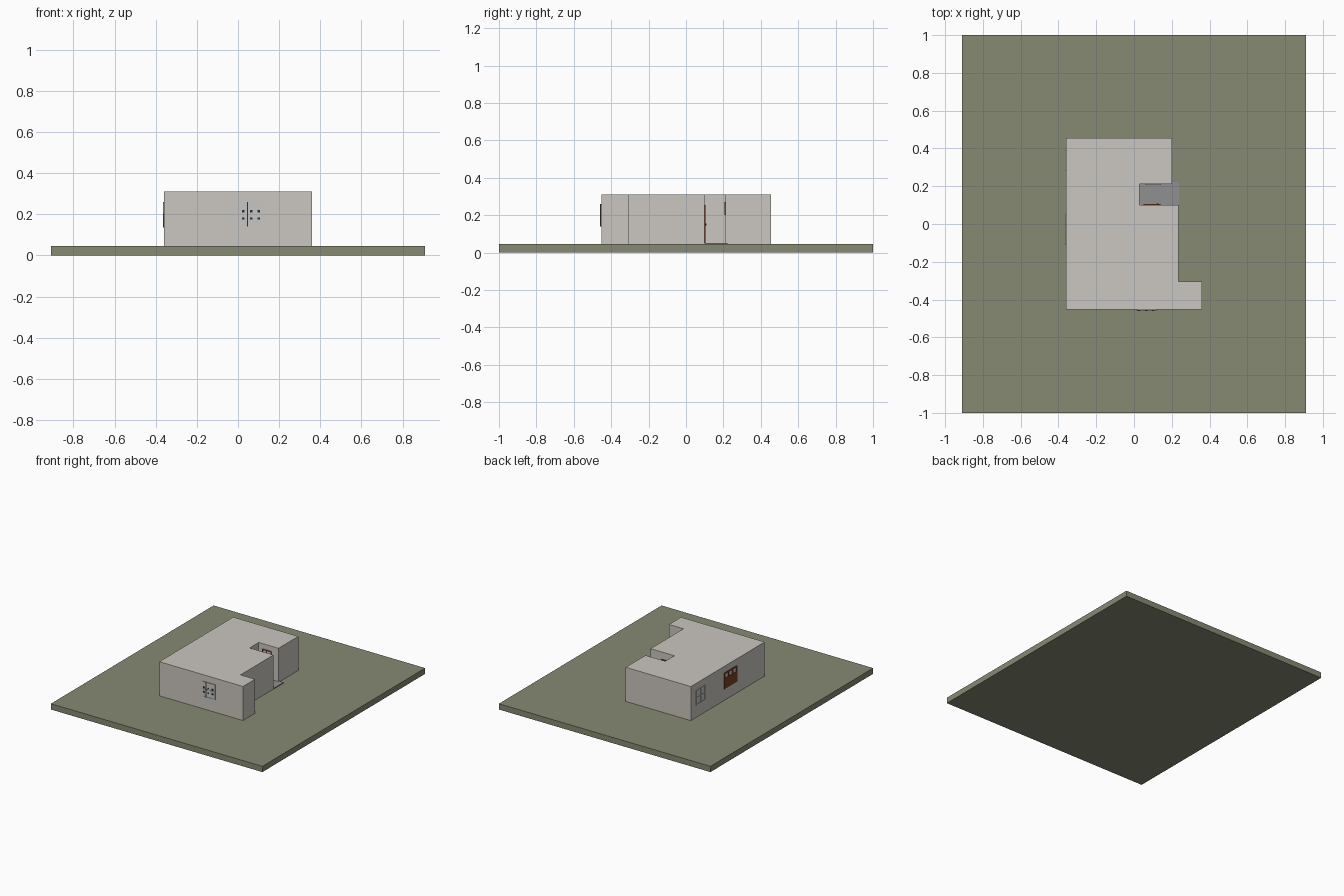
import bpy, bmesh

if "Cube" in bpy.data.objects:
    bpy.data.objects.remove(bpy.data.objects["Cube"])


def material(name, rgb):
    m = bpy.data.materials.new(name)
    m.diffuse_color = (*rgb, 1)
    m.use_nodes = True
    m.node_tree.nodes["Principled BSDF"].inputs["Base Color"].default_value = m.diffuse_color
    return m


GRASS = material("olive grass", (0.238, 0.254, 0.171))
WALL = material("pale plaster", (0.597, 0.571, 0.533))
STONE = material("grey stone", (0.28, 0.28, 0.28))
WOOD = material("brown wood", (0.19, 0.05, 0.016))
DARK = material("dark metal", (0.03, 0.03, 0.03))
GLASS = material("pale glass", (0.56, 0.57, 0.57))


def prism(name, outline, z0, z1, mat):
    """Extrude a flat outline upwards."""
    bm = bmesh.new()
    base = bm.faces.new([bm.verts.new((x, y, z0)) for x, y in outline])
    top = bmesh.ops.extrude_face_region(bm, geom=[base])["geom"]
    verts = [v for v in top if isinstance(v, bmesh.types.BMVert)]
    bmesh.ops.translate(bm, verts=verts, vec=(0, 0, z1 - z0))
    bmesh.ops.recalc_face_normals(bm, faces=bm.faces)
    mesh = bpy.data.meshes.new(name)
    bm.to_mesh(mesh)
    bm.free()
    mesh.materials.append(mat)
    obj = bpy.data.objects.new(name, mesh)
    bpy.context.collection.objects.link(obj)
    return obj


def box(name, x0, x1, y0, y1, z0, z1, mat):
    return prism(name, [(x0, y0), (x1, y0), (x1, y1), (x0, y1)], z0, z1, mat)


def plate(name, axis, wall, out, a0, a1, z0, z1, mat, depth):
    """Thin panel on a wall; axis is the wall normal, out its sign."""
    d0, d1 = sorted((wall, wall + out * depth))
    if axis == "x":
        return box(name, d0, d1, a0, a1, z0, z1, mat)
    return box(name, a0, a1, d0, d1, z0, z1, mat)


def window(name, axis, wall, out, a0, a1, z0, z1, cols, rows, frame, t=0.007):
    """Glass pane with frame bars dividing it in a grid."""
    plate(name + "_glass", axis, wall, out, a0, a1, z0, z1, GLASS, 0.002)
    for i in range(cols + 1):
        a = a0 + (a1 - a0 - t) * i / cols
        plate(name + "_upright", axis, wall, out, a, a + t, z0, z1, frame, 0.005)
    for i in range(rows + 1):
        z = z0 + (z1 - z0 - t) * i / rows
        plate(name + "_crossbar", axis, wall, out, a0, a1, z, z + t, frame, 0.005)


# Ground and house body with its porch recess
box("lawn", -0.91, 0.91, -1, 1, 0, 0.045, GRASS)
prism("house_body", [(-0.36, -0.453), (0.36, -0.453), (0.36, -0.305), (0.235, -0.305),
                     (0.235, 0.1), (0.03, 0.1), (0.03, 0.212), (0.2, 0.212),
                     (0.2, 0.455), (-0.36, 0.455)], 0.045, 0.31, WALL)
box("porch_floor", 0.03, 0.237, 0.1, 0.212, 0.045, 0.051, STONE)
box("porch_edge", 0.2, 0.237, 0.212, 0.222, 0.045, 0.051, STONE)

# Front window with dark centre bar and small handles
window("front_window", "y", -0.453, -1, 0.012, 0.122, 0.14, 0.26, 2, 2, WALL)
plate("front_window_bar", "y", -0.453, -1, 0.043, 0.049, 0.14, 0.26, DARK, 0.007)
for x in (0.025, 0.065, 0.1):
    for z in (0.18, 0.215):
        plate("window_fitting", "y", -0.453, -1, x - 0.006, x + 0.006,
              z - 0.005, z + 0.005, DARK, 0.007)

# Left wall: plain window near the back, brown window in the middle
window("left_window", "x", -0.36, -1, 0.28, 0.39, 0.14, 0.255, 2, 2, WALL)
window("brown_window", "x", -0.36, -1, -0.11, 0.05, 0.205, 0.26, 3, 1, WOOD, 0.012)
plate("brown_window_panel", "x", -0.36, -1, -0.11, 0.05, 0.135, 0.207, WOOD, 0.005)

# Porch: door with knob, and a small high window opposite
plate("porch_door", "y", 0.1, 1, 0.05, 0.14, 0.051, 0.255, WOOD, 0.005)
plate("door_knob", "y", 0.1, 1, 0.12, 0.13, 0.145, 0.155, DARK, 0.009)
window("porch_window", "y", 0.212, -1, 0.06, 0.14, 0.2, 0.27, 2, 2, WOOD)
